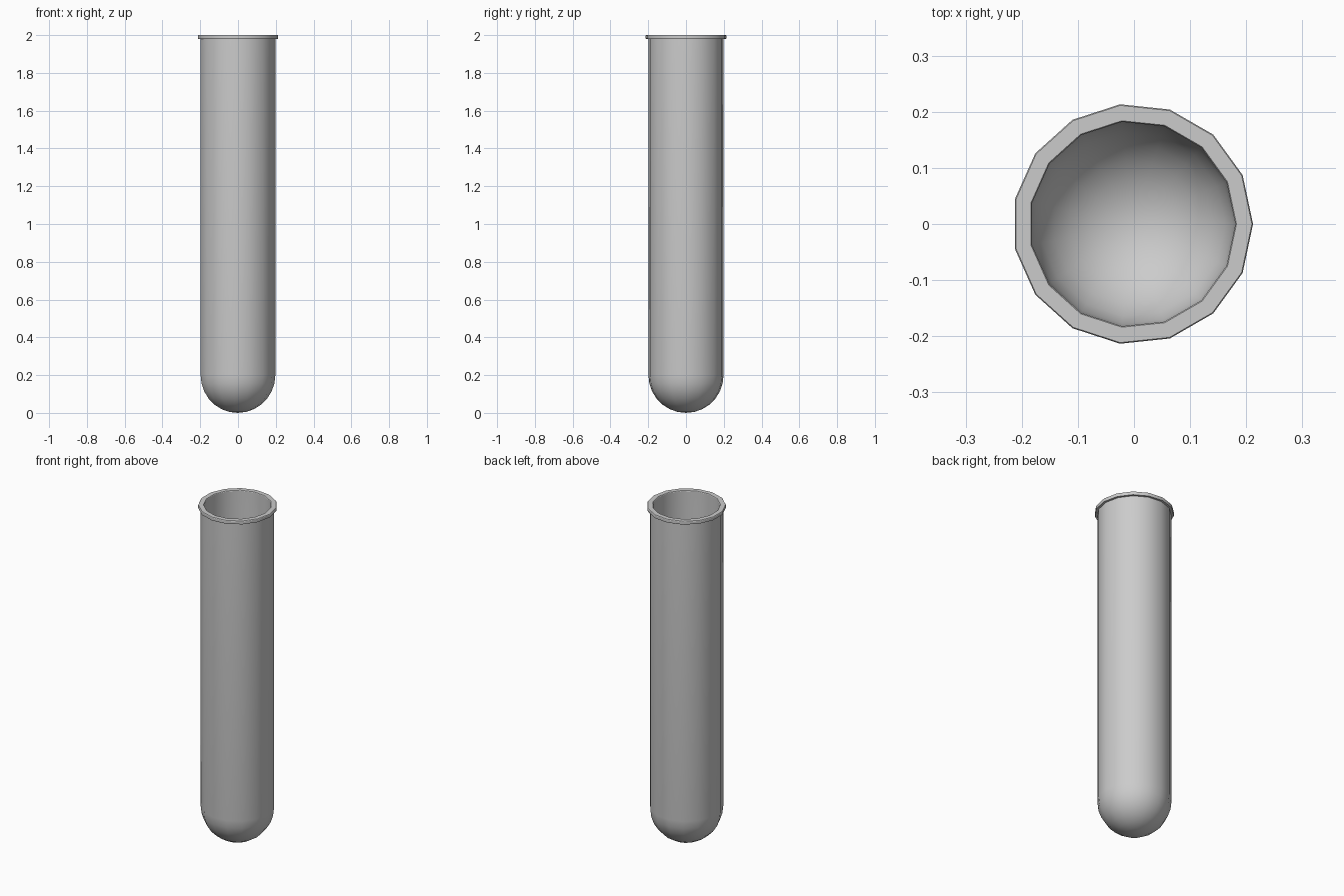
import bpy, bmesh
from math import sin, cos, pi

if "Cube" in bpy.data.objects:
    bpy.data.objects.remove(bpy.data.objects["Cube"])

SIDES = 15
R_OUT, R_IN, R_LIP = 0.20, 0.183, 0.2145
RINGS = 7
# centre the odd-sided outline on x = 0
SHIFT = -R_LIP * (1 - cos(pi / SIDES)) / 2


def bowl(radius):
    """Quarter-circle profile from the bottom pole up to the tube wall."""
    return [(radius * sin(pi / 2 * i / RINGS), R_OUT - radius * cos(pi / 2 * i / RINGS))
            for i in range(RINGS + 1)]


# Outer wall, flared lip with softened edges, inner wall
lip = [(R_OUT, 1.98), (R_LIP - 0.002, 1.98), (R_LIP, 1.983), (R_LIP, 1.997),
       (R_LIP - 0.002, 2.0), (R_IN + 0.002, 2.0), (R_IN, 1.997)]
profile = bowl(R_OUT) + lip + bowl(R_IN)[::-1]

# Lathe the profile
bm = bmesh.new()
rings = []
for r, z in profile:
    if r < 1e-6:
        rings.append([bm.verts.new((SHIFT, 0, z))] * SIDES)
    else:
        rings.append([bm.verts.new((SHIFT + r * cos(2 * pi * k / SIDES),
                                    r * sin(2 * pi * k / SIDES), z))
                      for k in range(SIDES)])
for a, b in zip(rings, rings[1:]):
    for k in range(SIDES):
        n = (k + 1) % SIDES
        bm.faces.new(dict.fromkeys((a[k], a[n], b[n], b[k])))
bmesh.ops.recalc_face_normals(bm, faces=bm.faces)

mesh = bpy.data.meshes.new("test_tube")
bm.to_mesh(mesh)
bm.free()
tube = bpy.data.objects.new("test_tube", mesh)
bpy.context.collection.objects.link(tube)

# Smooth glass with crisp lip edges
bpy.context.view_layer.objects.active = tube
tube.select_set(True)
bpy.ops.object.shade_smooth_by_angle(angle=pi / 6)
